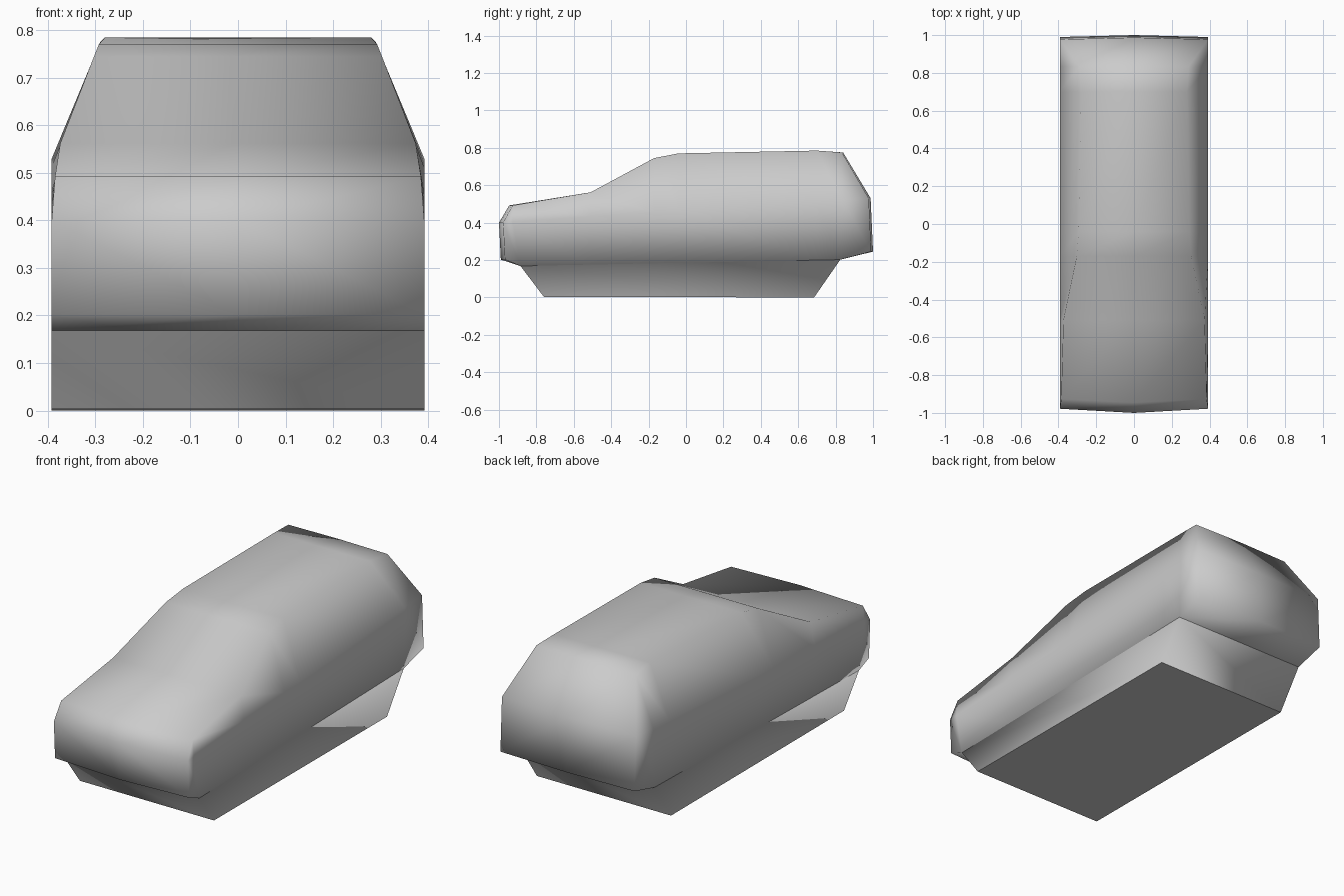
import bpy, bmesh

cube = bpy.data.objects.get("Cube")
if cube:
    bpy.data.objects.remove(cube, do_unlink=True)

paint = bpy.data.materials.new("plain grey")
paint.use_nodes = True
GREY = (0.6, 0.6, 0.6, 1)
paint.diffuse_color = GREY
paint.node_tree.nodes["Principled BSDF"].inputs["Base Color"].default_value = GREY

HALF = 0.392


def loft(name, rings, caps, closed):
    """Skin matching rings; caps are index groups filled on both end rings."""
    bm = bmesh.new()
    rows = [[bm.verts.new(p) for p in ring] for ring in rings]
    count = len(rows[0])
    for a, b in zip(rows, rows[1:]):
        for i in range(count if closed else count - 1):
            j = (i + 1) % count
            bm.faces.new((a[i], a[j], b[j], b[i]))
    for row in (rows[0], rows[-1]):
        for cap in caps:
            bm.faces.new([row[i] for i in cap])
    bmesh.ops.remove_doubles(bm, verts=bm.verts, dist=0.0005)
    bmesh.ops.recalc_face_normals(bm, faces=bm.faces)
    for face in bm.faces:
        face.smooth = True
    mesh = bpy.data.meshes.new(name)
    bm.to_mesh(mesh)
    bm.free()
    mesh.materials.append(paint)
    obj = bpy.data.objects.new(name, mesh)
    bpy.context.collection.objects.link(obj)
    return obj


# Body stations: y, top z, top half width, inset of the sides along y
stations = [
    (-1.0, 0.40, HALF, 0.022),
    (-0.945, 0.492, 0.385, 0.018),
    (-0.51, 0.562, 0.374, 0),
    (-0.17, 0.745, 0.303, 0),
    (-0.04, 0.77, 0.293, 0),
    (0.70, 0.785, 0.28, 0),
    (0.84, 0.775, 0.29, -0.006),
    (0.987, 0.53, HALF, -0.01),
]


def body_ring(y, top, half, inset):
    t = (y + 1) / 1.987
    belt = 0.40 + 0.13 * t
    # Underside follows the floor, rising to the bumpers at both ends
    if y == -1.0:
        low_y, low = -0.99, 0.202
    elif y == 0.987:
        low_y, low = 1.0, 0.245
    else:
        low_y = max(-0.885, min(0.825, y))
        low = 0.168 + 0.034 * (low_y + 0.885) / 1.71
    side_low = low_y + (inset if t in (0, 1) else 0)
    side = y + inset
    return [(-half, side, top), (0, y, top), (half, side, top),
            (HALF, side, belt), (HALF, side_low, low),
            (0, low_y, low), (-HALF, side_low, low), (-HALF, side, belt)]


loft("car_body", [body_ring(*s) for s in stations],
     [(0, 1, 5, 6), (1, 2, 4, 5)], True)

# Lower tub: open-topped skirt with a flat floor
top_y, floor_y = (-0.885, 0.825), (-0.76, 0.685)
skirt = [[(x, y, z) for x, y, z in (
    (-HALF, ys[0], zs[0]), (HALF, ys[0], zs[0]),
    (HALF, ys[1], zs[1]), (-HALF, ys[1], zs[1]))]
    for ys, zs in ((top_y, (0.168, 0.202)), (floor_y, (0.003, 0)))]
tub = loft("lower_tub", skirt, [], True)
bm = bmesh.new()
bm.from_mesh(tub.data)
rim = [e for e in bm.edges if all(v.co.z < 0.05 for v in e.verts)]
bmesh.ops.contextual_create(bm, geom=rim)
bmesh.ops.recalc_face_normals(bm, faces=bm.faces)
for face in bm.faces:
    flat_floor = all(v.co.z < 0.05 for v in face.verts)
    face.smooth = not flat_floor
    if flat_floor:
        if face.normal.z > 0:
            bmesh.ops.reverse_faces(bm, faces=bm.faces[:])
        for edge in face.edges:
            edge.smooth = False
bm.to_mesh(tub.data)
bm.free()
